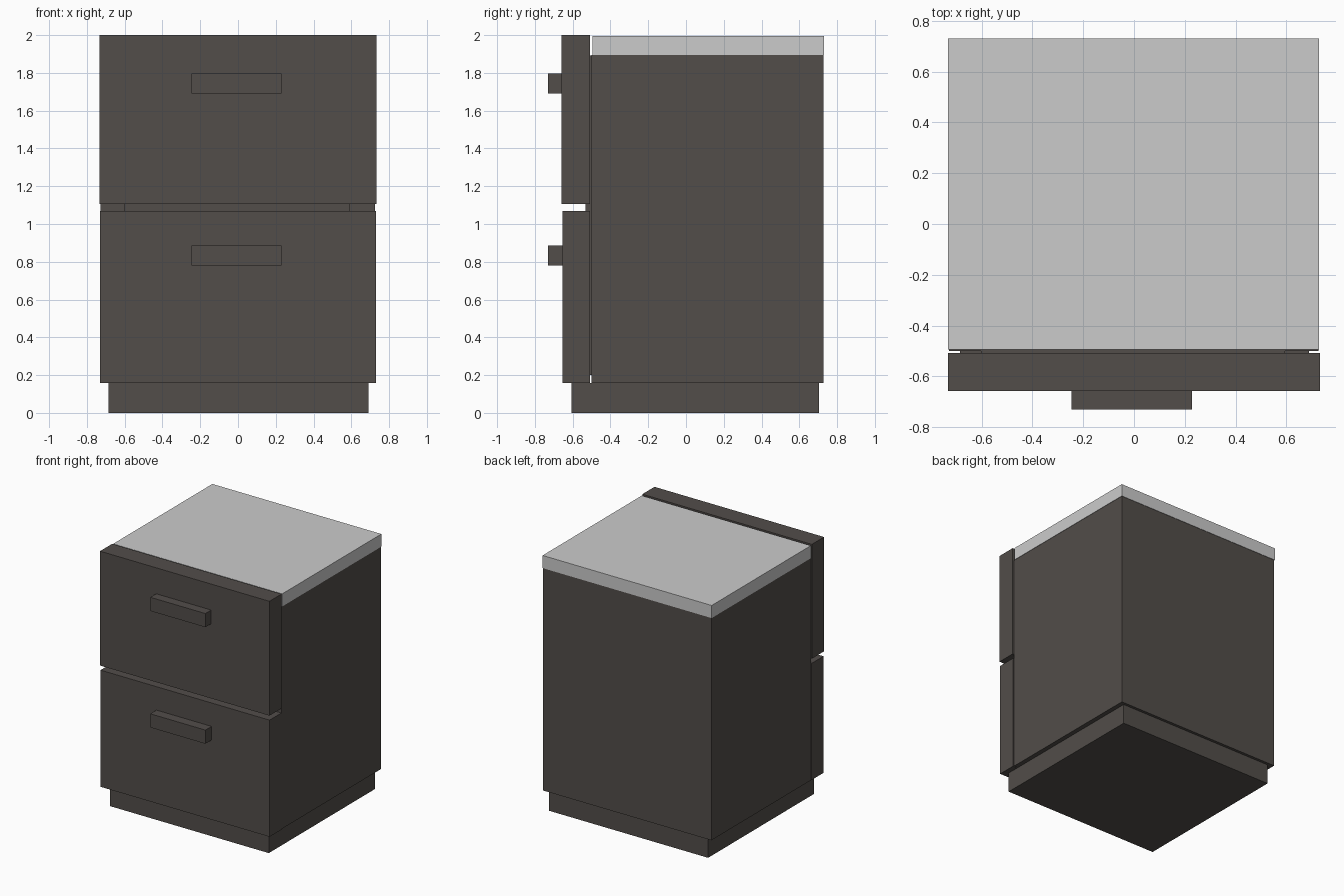
import bpy
import bmesh

if "Cube" in bpy.data.objects:
    bpy.data.objects.remove(bpy.data.objects["Cube"])

dark = bpy.data.materials.new("dark_laminate")
dark.diffuse_color = (0.085, 0.075, 0.068, 1)
dark.use_nodes = True
dark.node_tree.nodes["Principled BSDF"].inputs["Base Color"].default_value = dark.diffuse_color


def box(name, x, y, z, mat=None):
    """Box spanning the given (min, max) ranges."""
    bm = bmesh.new()
    bmesh.ops.create_cube(bm, size=1)
    for v in bm.verts:
        v.co = [r[0] if c < 0 else r[1] for c, r in zip(v.co, (x, y, z))]
    mesh = bpy.data.meshes.new(name)
    bm.to_mesh(mesh)
    bm.free()
    if mat:
        mesh.materials.append(mat)
    obj = bpy.data.objects.new(name, mesh)
    bpy.context.collection.objects.link(obj)
    return obj


# Recessed plinth, cabinet body and light worktop
box("plinth", (-0.685, 0.69), (-0.605, 0.705), (0, 0.157), dark)
box("cabinet_body", (-0.729, 0.726), (-0.50, 0.727), (0.157, 1.896), dark)
box("worktop", (-0.733, 0.729), (-0.495, 0.73), (1.896, 1.995))

# Drawer carcass that shows in the slot between the fronts
box("drawer_carcass", (-0.602, 0.594), (-0.533, -0.45), (0.2, 1.893), dark)

# Two drawer fronts, each with a bar handle
drawers = [
    ("upper", 0.733, -0.658, (1.106, 2.0), (1.69, 1.797)),
    ("lower", 0.731, -0.654, (0.157, 1.069), (0.779, 0.886)),
]
for label, half, front, z, handle_z in drawers:
    box(label + "_drawer_front", (-half, half), (front, -0.508), z, dark)
    box(label + "_handle", (-0.247, 0.229), (-0.73, front + 0.01), handle_z, dark)
